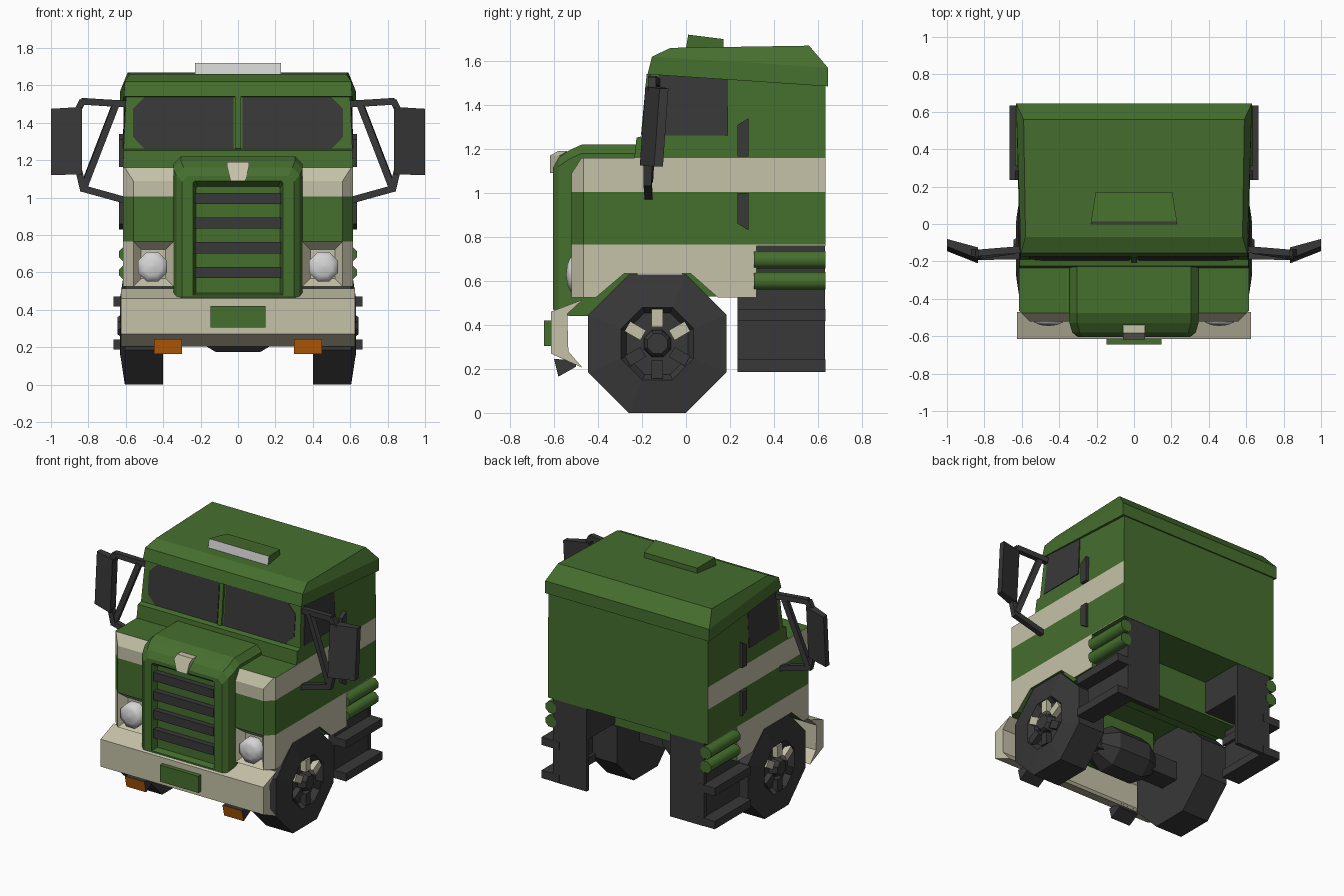
import bpy, bmesh, math
from mathutils import Vector

if "Cube" in bpy.data.objects:
    bpy.data.objects.remove(bpy.data.objects["Cube"])


def material(name, rgb):
    m = bpy.data.materials.new(name)
    m.diffuse_color = (*rgb, 1)
    m.use_nodes = True
    m.node_tree.nodes["Principled BSDF"].inputs["Base Color"].default_value = m.diffuse_color
    return m


GREEN = material("army_green", (0.06, 0.157, 0.027))
BEIGE = material("beige", (0.56, 0.535, 0.39))
DARK = material("dark_grey", (0.04, 0.04, 0.04))
SILVER = material("silver", (0.66, 0.66, 0.67))
ORANGE = material("orange", (0.52, 0.12, 0.003))


def finish(name, bm, mats, rule=None, mirror=False, smooth=False):
    bmesh.ops.recalc_face_normals(bm, faces=bm.faces[:])
    bm.normal_update()
    for f in bm.faces:
        f.smooth = smooth and len(f.verts) == 4
        if rule:
            f.material_index = rule(f)
    me = bpy.data.meshes.new(name)
    bm.to_mesh(me)
    bm.free()
    ob = bpy.data.objects.new(name, me)
    bpy.context.collection.objects.link(ob)
    for m in mats:
        me.materials.append(m)
    if mirror:
        ob.modifiers.new("mirror", 'MIRROR').use_mirror_merge = False
    return ob


def loft(rings):
    """Closed bmesh skinned through equal-length rings of points."""
    bm = bmesh.new()
    vs = [[bm.verts.new(p) for p in r] for r in rings]
    n = len(vs[0])
    for a, b in zip(vs, vs[1:]):
        for i in range(n):
            j = (i + 1) % n
            bm.faces.new((a[i], a[j], b[j], b[i]))
    bm.faces.new(vs[0])
    bm.faces.new(vs[-1])
    return bm


def solid(name, rings, *mats, rule=None, mirror=False, smooth=False):
    return finish(name, loft(rings), mats, rule, mirror, smooth)


def side_prism(profile, x0, x1):
    return [[(x, y, z) for y, z in profile] for x in (x0, x1)]


def box(x0, x1, y0, y1, z0, z1):
    return side_prism([(y0, z0), (y1, z0), (y1, z1), (y0, z1)], x0, x1)


def octagon(axis, pos, apothem, c):
    """Flat-topped octagon; c is (y, z) for axis x and (x, z) for axis y."""
    r = apothem / math.cos(math.pi / 8)
    out = []
    for i in range(8):
        a = math.pi / 8 + i * math.pi / 4
        u, v = c[0] + r * math.cos(a), c[1] + r * math.sin(a)
        out.append((pos, u, v) if axis == 'x' else (u, pos, v))
    return out


def bar(p, q, w):
    p, q = Vector(p), Vector(q)
    rot = (q - p).to_track_quat('Z', 'Y')
    sq = [rot @ Vector((sx * w / 2, sy * w / 2, 0)) for sx, sy in ((-1, -1), (1, -1), (1, 1), (-1, 1))]
    return [[p + s for s in sq], [q + s for s in sq]]


# Lower body: side profile with wheel arch, chamfered front corners, stripes by height
profile = [(0.635, 0.76), (0.32, 0.76), (0.32, 0.525), (0.145, 0.525), (0.02, 0.635), (-0.28, 0.635),
           (-0.41, 0.525), (-0.52, 0.525), (-0.52, 1.09), (-0.475, 1.16), (0.635, 1.16)]
bm = loft(side_prism(profile, -0.615, 0.615))
for s in (-1, 1):
    cut = bmesh.ops.bisect_plane(bm, geom=bm.verts[:] + bm.edges[:] + bm.faces[:], clear_outer=True,
                                 plane_co=(s * 0.56, -0.52, 0), plane_no=(s, -1, 0))
    bmesh.ops.edgenet_fill(bm, edges=[e for e in cut["geom_cut"] if isinstance(e, bmesh.types.BMEdge)])
for co, no in (((0, 0, 0.765), (0, 0, 1)), ((0, 0, 1.005), (0, 0, 1)),
               ((0.345, 0, 0), (1, 0, 0)), ((-0.345, 0, 0), (1, 0, 0))):
    bmesh.ops.bisect_plane(bm, geom=bm.verts[:] + bm.edges[:] + bm.faces[:], plane_co=co, plane_no=no)
bmesh.ops.recalc_face_normals(bm, faces=bm.faces[:])
bm.normal_update()
# Headlight recesses
for f in [f for f in bm.faces if f.normal.y < -0.95 and abs(f.calc_center_median().x) > 0.36
          and f.calc_center_median().z < 0.75 and f.calc_center_median().y < -0.5]:
    bmesh.ops.inset_region(bm, faces=[f], thickness=0.06, depth=0)
    bmesh.ops.translate(bm, verts=f.verts[:], vec=(0, 0.05, 0))


def stripes(f):
    c, n = f.calc_center_median(), f.normal
    if c.y < -0.45 and c.z < 0.765 and n.z > -0.9:
        return 1
    if n.y > 0.5 or n.z < -0.3 or n.z > 0.9:
        return 0
    return int(c.z < 0.765 or c.z > 1.005)


finish("lower_body", bm, (GREEN, BEIGE), stripes)
solid("wheel_arch_liner", side_prism([(-0.03, 0.645), (0.08, 0.53), (0.2, 0.53), (0.2, 0.645)], -0.58, 0.58), GREEN)

# Upper cab: cowl ledge below a steep windshield, tapered to the roof
cab = [(-0.235, 1.16, 0.615), (-0.225, 1.252, 0.612), (-0.19, 1.26, 0.612), (-0.162, 1.56, 0.598),
       (0.635, 1.5, 0.612), (0.635, 1.16, 0.615)]
solid("upper_cab", [[(s * w, y, z) for y, z, w in cab] for s in (-1, 1)], GREEN)

# Roof cap: bottom, shoulder and top outlines
roof = [((-0.175, 1.54, 0.61), (0.645, 1.485, 0.63)), ((-0.155, 1.62, 0.605), (0.645, 1.57, 0.63)),
        ((-0.07, 1.66, 0.58), (0.56, 1.67, 0.59))]
solid("roof", [[(-f[2], f[0], f[1]), (f[2], f[0], f[1]), (b[2], b[0], b[1]), (-b[2], b[0], b[1])]
               for f, b in roof], GREEN)
solid("roof_light", [[(s * 0.23, 0.0, 1.66), (s * 0.23, 0.01, 1.72), (s * 0.205, 0.17, 1.7), (s * 0.205, 0.17, 1.66)]
                     for s in (-1, 1)], GREEN, SILVER, rule=lambda f: int(f.normal.y < -0.7))

# Windows
pane = [(0.025, 1.262), (0.5, 1.262), (0.562, 1.325), (0.562, 1.475), (0.5, 1.537), (0.025, 1.537)]
solid("windshield", [[(x, -0.19 + (z - 1.26) * 0.0933 + d, z) for x, z in pane] for d in (-0.004, 0.004)],
      DARK, mirror=True)
solid("windshield_post", bar((0, -0.19, 1.26), (0, -0.164, 1.54), 0.03), GREEN)
side = [(-0.15, 1.262), (0.19, 1.262), (0.19, 1.522), (-0.125, 1.54)]
solid("side_window", [[(0.612 - (z - 1.26) * 0.045 + d + max(0, y) * 0.012, y, z) for y, z in side]
                      for d in (-0.006, 0.004)], DARK, mirror=True)


# Hood with rounded nose and recessed grille opening
def arch(y, w, zt, z0, c):
    return [(-w, y, z0), (-w, y, zt - c), (-w + c, y, zt), (w - c, y, zt), (w, y, zt - c), (w, y, z0)]


solid("hood", [arch(-0.22, 0.345, 1.22, 0.44, 0.04), arch(-0.475, 0.345, 1.22, 0.44, 0.04),
               arch(-0.53, 0.345, 1.195, 0.44, 0.04), arch(-0.58, 0.33, 1.16, 0.46, 0.04),
               arch(-0.605, 0.30, 1.115, 0.47, 0.03), arch(-0.605, 0.24, 1.09, 0.48, 0.01),
               arch(-0.56, 0.225, 1.06, 0.49, 0.01)], GREEN)
for i in range(4):
    solid("grille_slat", box(-0.23, 0.23, -0.6, -0.55, 0.57 + i * 0.132, 0.63 + i * 0.132), DARK)
solid("hood_ornament", [[(-0.04, y, 1.09), (0.04, y, 1.09), (0.06, y, 1.17), (0.06, y + 0.035, 1.19),
                         (-0.06, y + 0.035, 1.19), (-0.06, y, 1.17)] for y in (-0.618, -0.575)], BEIGE)

# Headlights
solid("headlight", [octagon('y', y, r, (0.457, 0.63)) for y, r in
                    ((-0.46, 0.078), (-0.525, 0.078), (-0.54, 0.045), (-0.545, 0.004))],
      SILVER, mirror=True, smooth=True)

# Bumper, plate and turn signals
solid("bumper", side_prism([(-0.615, 0.27), (-0.615, 0.46), (-0.47, 0.515), (-0.54, 0.45), (-0.535, 0.28),
                            (-0.47, 0.205)], -0.625, 0.625), BEIGE)
solid("number_plate", box(-0.148, 0.148, -0.645, -0.61, 0.305, 0.42), GREEN)
solid("turn_signal", side_prism([(-0.6, 0.245), (-0.58, 0.165), (-0.5, 0.21), (-0.5, 0.24)], 0.3, 0.45),
      DARK, ORANGE, rule=lambda f: int(f.normal.y < -0.7), mirror=True)

# Wheels, hubs, spokes and axle
HUB = (-0.13, 0.315)
solid("wheel", [octagon('x', x, r, HUB) for x, r in
                ((0.4, 0.315), (0.605, 0.315), (0.628, 0.165), (0.59, 0.14))], DARK, mirror=True)
solid("wheel_hub", [octagon('x', x, r, HUB) for x, r in ((0.57, 0.065), (0.63, 0.055), (0.645, 0.045))],
      DARK, mirror=True)
for k in range(6):
    a = math.radians(30 + 60 * k)
    d = Vector((0, math.cos(a), math.sin(a)))
    c = Vector((0.605, *HUB))
    solid("wheel_spoke", bar(c + d * 0.075, c + d * 0.158, 0.052), BEIGE if k < 3 else DARK, mirror=True)
solid("axle", box(-0.42, 0.42, -0.2, -0.06, 0.25, 0.38), DARK)
solid("axle_housing", [octagon('x', x, r, HUB) for x, r in ((-0.22, 0.08), (-0.12, 0.14), (0.12, 0.14), (0.22, 0.08))],
      DARK)

# Step boxes, mud flaps, side panels, steps and side pipes
solid("step_box", box(0.32, 0.575, 0.235, 0.632, 0.54, 0.765), DARK, mirror=True)
solid("mud_flap", box(0.32, 0.58, 0.605, 0.633, 0.185, 0.765), DARK, mirror=True)
solid("step_panel", box(0.55, 0.575, 0.235, 0.62, 0.19, 0.56), DARK, mirror=True)
for z in (0.187, 0.417):
    solid("step", box(0.53, 0.665, 0.235, 0.634, z, z + 0.055), DARK, mirror=True)
for z in (0.6, 0.697):
    solid("side_pipe", [octagon('y', y, 0.04, (0.595, z)) for y in (0.31, 0.634)], GREEN, mirror=True, smooth=True)

# Door handles
solid("upper_handle", side_prism([(0.235, 1.165), (0.285, 1.165), (0.285, 1.34), (0.235, 1.31)], 0.6, 0.635),
      DARK, mirror=True)
solid("lower_handle", side_prism([(0.235, 1.0), (0.285, 1.0), (0.285, 0.83), (0.235, 0.86)], 0.6, 0.635),
      DARK, mirror=True)

# Wing mirrors and their struts
solid("wing_mirror", [[(0.835, -0.21 + d, z + b), (1.0, -0.145 + d, z), (1.0, -0.105 + d, z), (0.835, -0.15 + d, z + b)]
                      for z, d, b in ((1.12, 0, 0.005), (1.475, 0.025, 0.01))], DARK, mirror=True)
struts = [((0.59, -0.135, 1.5), (0.835, -0.155, 1.515)), ((0.83, -0.155, 1.52), (0.86, -0.155, 1.46)),
          ((0.6, -0.17, 0.985), (0.835, -0.175, 1.05)), ((0.825, -0.175, 1.035), (0.85, -0.175, 1.14)),
          ((0.655, -0.145, 1.495), (0.825, -0.17, 1.055))]
for p, q in struts:
    solid("mirror_strut", bar(p, q, 0.036), DARK, mirror=True)
